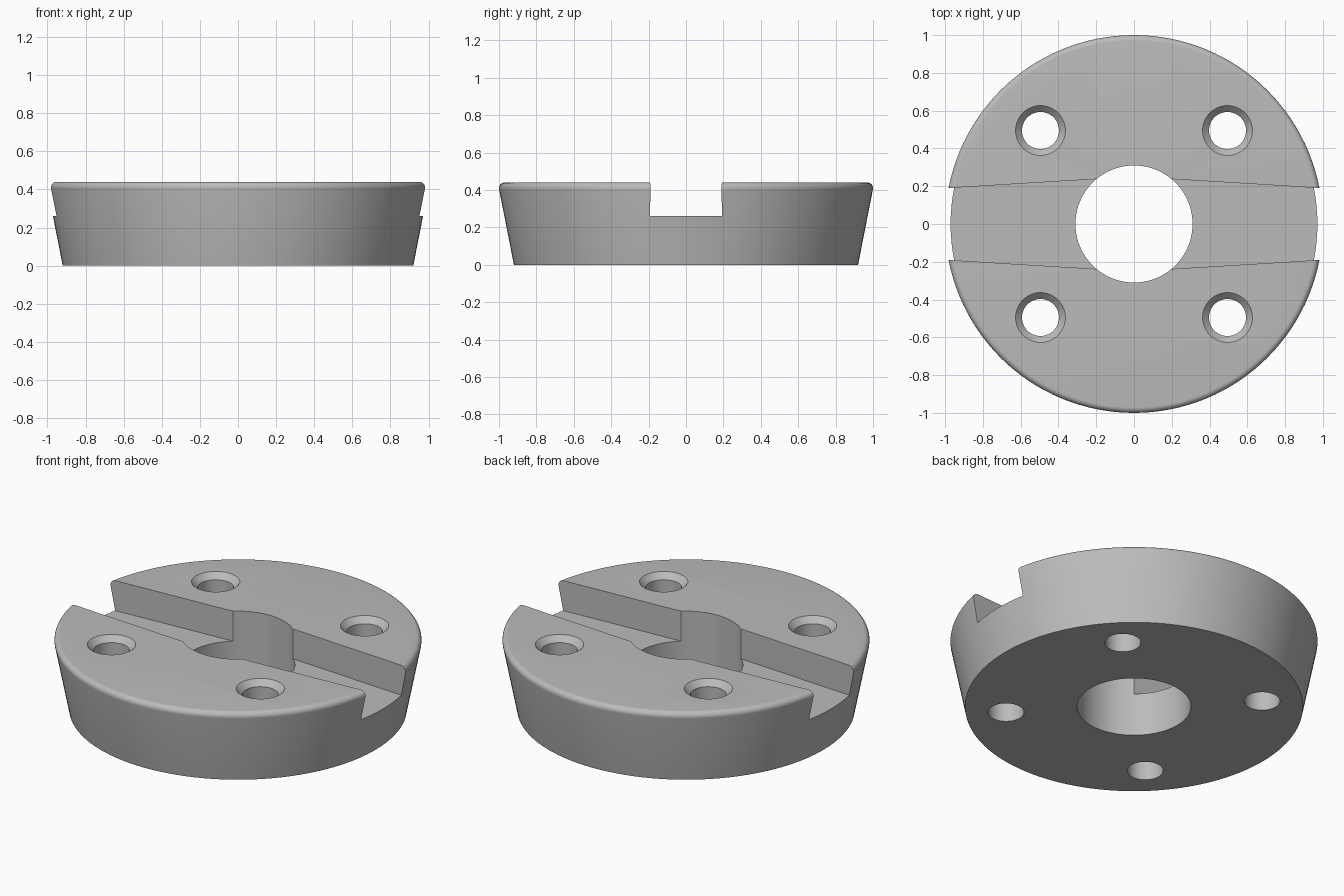
import bpy, bmesh, math

HEIGHT, SLOT_FLOOR = 0.44, 0.26

cube = bpy.data.objects.get("Cube")
if cube:
    bpy.data.objects.remove(cube, do_unlink=True)

grey = bpy.data.materials.new("plain grey")
grey.use_nodes = True
colour = (0.5, 0.5, 0.5, 1)
grey.diffuse_color = colour
grey.node_tree.nodes["Principled BSDF"].inputs["Base Color"].default_value = colour


def finish(name, bm):
    bmesh.ops.recalc_face_normals(bm, faces=bm.faces)
    mesh = bpy.data.meshes.new(name)
    bm.to_mesh(mesh)
    bm.free()
    mesh.materials.append(grey)
    obj = bpy.data.objects.new(name, mesh)
    bpy.context.collection.objects.link(obj)
    return obj


def lathe(name, profile, steps, centre=(0, 0)):
    """Solid of revolution from (radius, z) points, capped at both ends."""
    bm = bmesh.new()
    rings = []
    for r, z in profile:
        angles = [math.tau * i / steps for i in range(steps)]
        rings.append([bm.verts.new((centre[0] + r * math.cos(a),
                                    centre[1] + r * math.sin(a), z)) for a in angles])
    for low, high in zip(rings, rings[1:]):
        for i in range(steps):
            j = (i + 1) % steps
            bm.faces.new((low[i], low[j], high[j], high[i]))
    bm.faces.new(rings[0])
    bm.faces.new(rings[-1])
    return finish(name, bm)


def cut(target, cutter):
    mod = target.modifiers.new(cutter.name, "BOOLEAN")
    mod.operation = "DIFFERENCE"
    mod.solver = "EXACT"
    mod.object = cutter
    bpy.context.view_layer.objects.active = target
    bpy.ops.object.modifier_apply(modifier=mod.name)
    bpy.data.objects.remove(cutter, do_unlink=True)


# Tapered disc with a rounded upper rim
fillet = 0.03
profile = [(0.92, 0)]
for i in range(9):
    a = math.radians(-11 + 101 * i / 8)
    profile.append((1 - fillet + fillet * math.cos(a),
                    HEIGHT - fillet + fillet * math.sin(a)))
disc = lathe("slotted_disc", profile, 128)

# Central bore
cut(disc, lathe("bore_cutter", [(0.31, -0.1), (0.31, 0.6)], 96))

# Cross slot, widest at the middle and narrowing outwards
bm = bmesh.new()
outline = [(-1.2, -0.177), (0, -0.25), (1.2, -0.177),
           (1.2, 0.177), (0, 0.25), (-1.2, 0.177)]
base = bm.faces.new([bm.verts.new((x, y, SLOT_FLOOR)) for x, y in outline])
top = bmesh.ops.extrude_face_region(bm, geom=[base])
bmesh.ops.translate(bm, vec=(0, 0, 0.4),
                    verts=[v for v in top["geom"] if isinstance(v, bmesh.types.BMVert)])
cut(disc, finish("slot_cutter", bm))

# Four chamfered screw holes
hole = [(0.098, -0.1), (0.098, HEIGHT - 0.034), (0.132, HEIGHT), (0.132, 0.6)]
for sx in (-1, 1):
    for sy in (-1, 1):
        cut(disc, lathe("hole_cutter", hole, 48, (0.495 * sx, 0.495 * sy)))

# Smooth curved walls, keep machined edges crisp
bpy.ops.object.select_all(action="DESELECT")
disc.select_set(True)
bpy.context.view_layer.objects.active = disc
bpy.ops.object.shade_smooth_by_angle(angle=math.radians(25))
